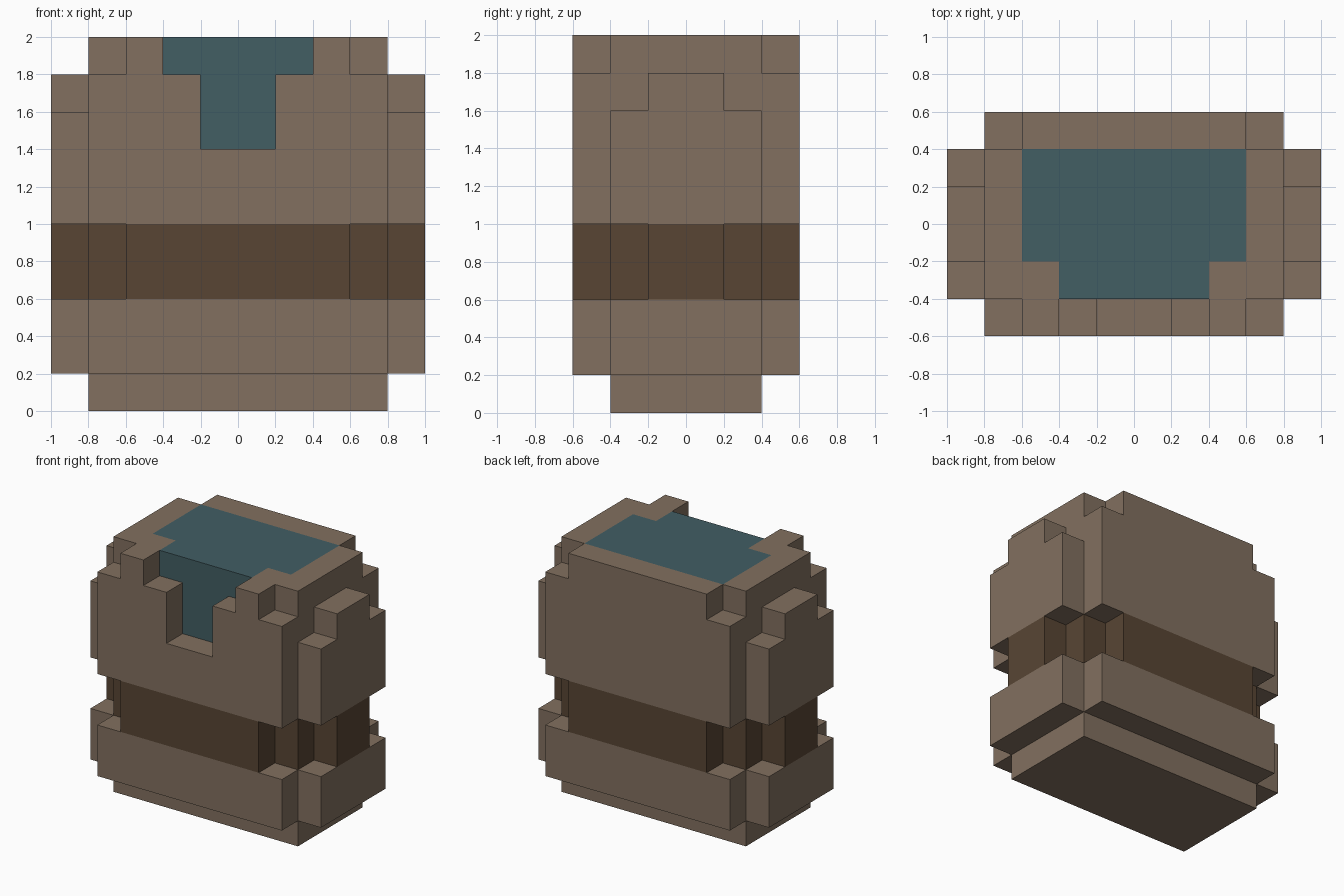
import bpy, bmesh
from mathutils import Vector

cube = bpy.data.objects.get("Cube")
if cube:
    bpy.data.objects.remove(cube, do_unlink=True)


def material(name, rgb):
    m = bpy.data.materials.new(name)
    m.use_nodes = True
    m.diffuse_color = (*rgb, 1)
    m.node_tree.nodes["Principled BSDF"].inputs["Base Color"].default_value = (*rgb, 1)
    return m


TAN = material("tan wood", (0.223, 0.162, 0.115))
BROWN = material("dark brown band", (0.098, 0.060, 0.034))
TEAL = material("teal liquid", (0.054, 0.112, 0.127))


def finish(name, bm, *mats):
    bmesh.ops.recalc_face_normals(bm, faces=bm.faces)
    mesh = bpy.data.meshes.new(name)
    bm.to_mesh(mesh)
    bm.free()
    for m in mats:
        mesh.materials.append(m)
    obj = bpy.data.objects.new(name, mesh)
    bpy.context.collection.objects.link(obj)
    return obj


def prism(name, outline, axis, lo, hi, mat):
    """Extrude a 2D outline along axis 0, 1 or 2 from lo to hi."""
    bm = bmesh.new()
    verts = []
    for p in outline:
        co = list(p)
        co.insert(axis, lo)
        verts.append(bm.verts.new(co))
    face = bm.faces.new(verts)
    ext = bmesh.ops.extrude_face_region(bm, geom=[face])
    step = Vector((0, 0, 0))
    step[axis] = hi - lo
    bmesh.ops.translate(bm, vec=step, verts=[g for g in ext["geom"] if isinstance(g, bmesh.types.BMVert)])
    return finish(name, bm, mat)


def mirrored(half):
    """Complete a right half outline by mirroring its first coordinate."""
    return half + [(-a, b) for a, b in reversed(half)]


def four_way(quarter):
    """Complete a +x +y quarter outline by mirroring it both ways."""
    right = [(x, -y) for x, y in reversed(quarter)] + quarter
    return mirrored(right)


# Base, lower ring and inset waist
prism("base", four_way([(0.8, 0.4)]), 2, 0, 0.2, TAN)
ring = four_way([(1, 0.4), (0.8, 0.4), (0.8, 0.6)])
prism("lower_ring", ring, 2, 0.2, 0.6, TAN)
waist = four_way([(1, 0.2), (0.8, 0.2), (0.8, 0.4), (0.6, 0.4), (0.6, 0.6)])
prism("waist_band", waist, 2, 0.6, 1.0, BROWN)

# Upper front and back panels, the front one with a stepped notch
shoulder = [(0.8, 1.0), (0.8, 1.8), (0.6, 1.8), (0.6, 2.0)]
notch = [(0.4, 2.0), (0.4, 1.8), (0.2, 1.8), (0.2, 1.4)]
prism("front_panel", mirrored(shoulder + notch), 1, -0.6, -0.4, TAN)
prism("back_panel", mirrored(shoulder), 1, 0.4, 0.6, TAN)

# Stepped side panels
side = mirrored([(0.4, 1.0), (0.4, 1.6), (0.2, 1.6), (0.2, 1.8)])
for name, lo in (("left_panel", 0.8), ("right_panel", -1.0)):
    prism(name, side, 0, lo, lo + 0.2, TAN)

# Upper core: a box cut along the edges of the liquid
bm = bmesh.new()
bmesh.ops.create_cube(bm, size=1)
for v in bm.verts:
    v.co = (v.co.x * 1.6, v.co.y * 0.8, v.co.z + 1.5)
cuts = [(0, s * x) for x in (0.2, 0.4, 0.6) for s in (-1, 1)] + [(1, -0.2), (2, 1.4), (2, 1.8)]
for axis, pos in cuts:
    point, normal = Vector((0, 0, 0)), Vector((0, 0, 0))
    point[axis], normal[axis] = pos, 1
    bmesh.ops.bisect_plane(bm, geom=bm.verts[:] + bm.edges[:] + bm.faces[:], plane_co=point, plane_no=normal)

# Liquid shows on top and through the front notch
bm.normal_update()
for f in bm.faces:
    c = f.calc_center_median()
    x = abs(c.x)
    if f.normal.z > 0.9:
        wet = x < (0.6 if c.y > -0.2 else 0.4)
    elif f.normal.y < -0.9:
        wet = (x < 0.4 and c.z > 1.8) or (x < 0.2 and c.z > 1.4)
    else:
        wet = False
    f.material_index = int(wet)
bmesh.ops.dissolve_limit(bm, angle_limit=0.01, verts=bm.verts[:], edges=bm.edges[:], delimit={'MATERIAL'})
finish("upper_core", bm, TAN, TEAL)
